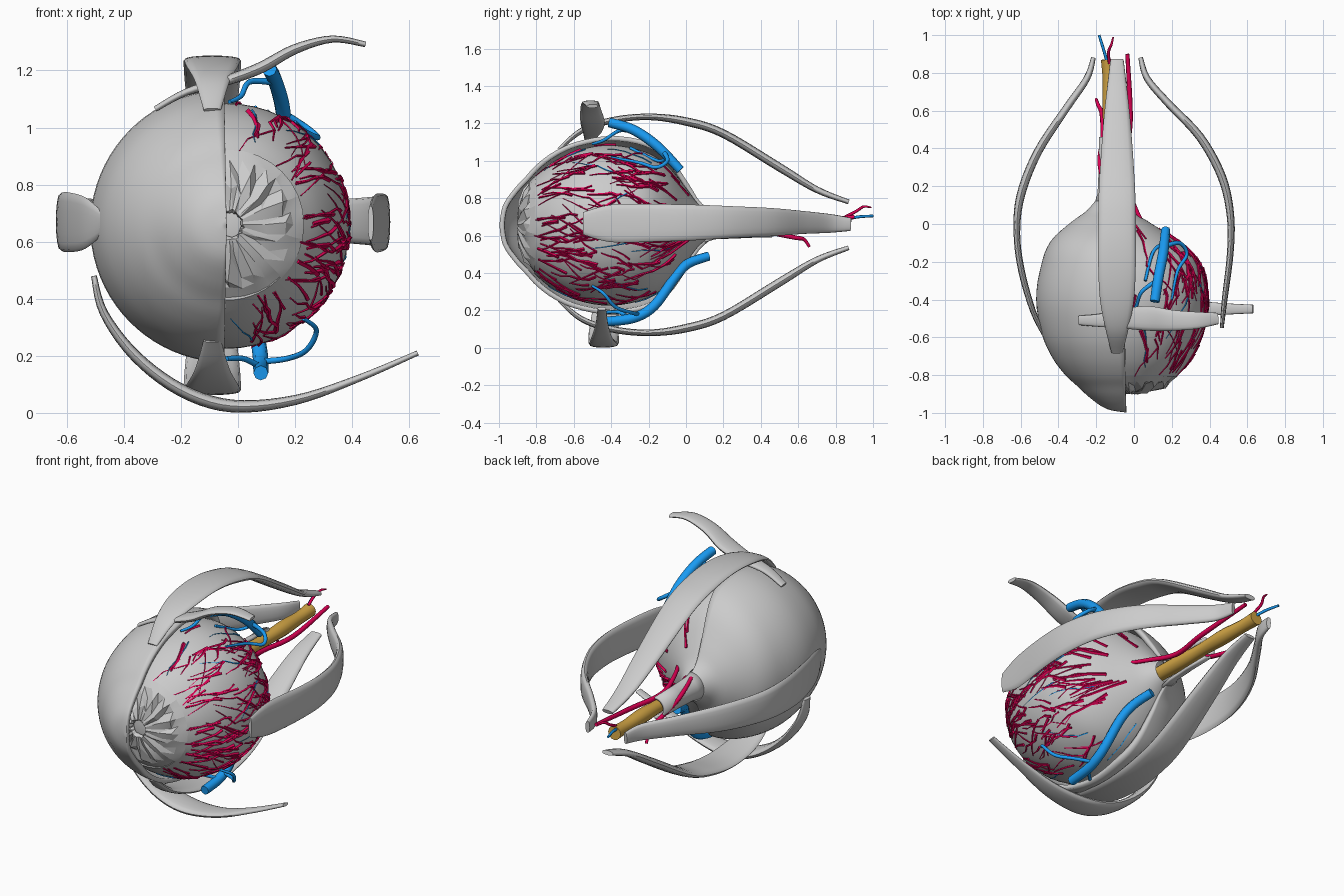
import bpy, bmesh, math, random
from mathutils import Vector

if "Cube" in bpy.data.objects:
    bpy.data.objects.remove(bpy.data.objects["Cube"])

random.seed(4)
CX, CZ = -0.04, 0.655


def material(name, color):
    m = bpy.data.materials.new(name)
    m.diffuse_color = (*color, 1)
    m.use_nodes = True
    m.node_tree.nodes["Principled BSDF"].inputs["Base Color"].default_value = m.diffuse_color
    return m


RED = material("artery_red", (0.75, 0.0, 0.09))
BLUE = material("vein_blue", (0.01, 0.33, 0.9))
YELLOW = material("nerve_yellow", (0.65, 0.38, 0.06))


def finish(name, bm, mat=None, angle=40):
    bmesh.ops.remove_doubles(bm, verts=bm.verts, dist=1e-5)
    bmesh.ops.recalc_face_normals(bm, faces=bm.faces)
    me = bpy.data.meshes.new(name)
    bm.to_mesh(me)
    bm.free()
    ob = bpy.data.objects.new(name, me)
    bpy.context.collection.objects.link(ob)
    if mat:
        me.materials.append(mat)
    bpy.ops.object.select_all(action='DESELECT')
    bpy.context.view_layer.objects.active = ob
    ob.select_set(True)
    bpy.ops.object.shade_smooth_by_angle(angle=math.radians(angle))
    return ob


def spline(pts, n=5):
    """Catmull-Rom through tuples of any length."""
    p = [pts[0]] + list(pts) + [pts[-1]]
    out = []
    for i in range(1, len(p) - 2):
        for k in range(n):
            t = k / n
            out.append([0.5 * (2 * b + (c - a) * t + (2 * a - 5 * b + 4 * c - d) * t * t
                               + (3 * b - a - 3 * c + d) * t ** 3)
                        for a, b, c, d in zip(p[i - 1], p[i], p[i + 1], p[i + 2])])
    return out + [list(pts[-1])]


def back_shift(y):
    # the rear of the globe leans toward the nerve
    t = min(1, max(0, (y + 0.25) / 0.35))
    return -0.08 * t * t * (3 - 2 * t)


def revolve(name, prof, a0, a1, seg, thick=0):
    bm = bmesh.new()
    rows = []
    for y, r in prof:
        r = max(r, 0)
        row = []
        for k in range(seg + 1):
            a = math.radians(a0 + (a1 - a0) * k / seg)
            row.append(bm.verts.new((CX + back_shift(y) + r * math.cos(a), y, CZ + r * math.sin(a))))
        rows.append(row)
    for A, B in zip(rows, rows[1:]):
        for k in range(seg):
            bm.faces.new((A[k], A[k + 1], B[k + 1], B[k]))
    ob = finish(name, bm)
    if thick:
        mod = ob.modifiers.new("thickness", 'SOLIDIFY')
        mod.thickness, mod.offset = thick, 0


def strap(name, pts, wdir):
    """Flat muscle lofted along (x, y, z, width, thickness) points."""
    bm = bmesh.new()
    W0, path, rings = Vector(wdir), spline(pts), []
    for i, p in enumerate(path):
        a, b = path[max(i - 1, 0)], path[min(i + 1, len(path) - 1)]
        T = (Vector(b[:3]) - Vector(a[:3])).normalized()
        N = T.cross(W0).normalized()
        W = N.cross(T)
        ring = []
        for k in range(16):
            c, s = math.cos(k * math.pi / 8), math.sin(k * math.pi / 8)
            ring.append(bm.verts.new(Vector(p[:3]) + W * c * p[3] / 2
                                     + N * math.copysign(abs(s) ** 0.7, s) * p[4] / 2))
        rings.append(ring)
    for A, B in zip(rings, rings[1:]):
        for k in range(16):
            j = (k + 1) % 16
            bm.faces.new((A[k], A[j], B[j], B[k]))
    bm.faces.new(rings[0])
    bm.faces.new(rings[-1])
    return finish(name, bm, angle=50)


def vessels(name, lines, mat, res=2):
    """Tubes; each line is a list of (x, y, z, radius)."""
    cu = bpy.data.curves.new(name, 'CURVE')
    cu.dimensions, cu.bevel_depth, cu.bevel_resolution = '3D', 1.0, res
    cu.use_fill_caps = True
    for ln in lines:
        s = cu.splines.new('POLY')
        s.points.add(len(ln) - 1)
        for q, (x, y, z, r) in zip(s.points, ln):
            q.co, q.radius = (x, y, z, 1), r
    cu.materials.append(mat)
    ob = bpy.data.objects.new(name, cu)
    bpy.context.collection.objects.link(ob)
    bpy.ops.object.select_all(action='DESELECT')
    bpy.context.view_layer.objects.active = ob
    ob.select_set(True)
    bpy.ops.object.convert(target='MESH')
    bpy.ops.object.shade_smooth_by_angle(angle=math.radians(50))


# outer shell: left half only, with cornea bulge in front
shell_prof = [(-0.985, 0), (-0.967, 0.1), (-0.91, 0.185), (-0.85, 0.25), (-0.79, 0.315), (-0.7, 0.382),
              (-0.58, 0.435), (-0.4, 0.465), (-0.22, 0.437), (-0.1, 0.36), (0, 0.22), (0.06, 0.125), (0.12, 0.07)]
revolve("outer_shell", spline(shell_prof, 4), 91, 269, 40, 0.026)

# half sheath continuing the shell around the nerve
revolve("nerve_sheath", [(0.1, 0.085), (0.16, 0.066), (0.3, 0.06), (0.46, 0.058)], 85, 275, 20, 0.014)

# inner globe under the blood vessels
ball_prof = [(-0.81, 0.26), (-0.72, 0.335), (-0.58, 0.402), (-0.4, 0.43), (-0.22, 0.395),
             (-0.1, 0.32), (0, 0.2), (0.06, 0.12), (0.12, 0.065)]
ball = spline(ball_prof, 4)
revolve("inner_globe", [(-0.8, 0), (-0.81, 0.2)] + ball, 0, 360, 56)

# iris: crumpled radial folds around the pupil
bm = bmesh.new()
SEG = 32
rings = []
for r, y, jit in ((0.042, -0.88, 0.002), (0.05, -0.9, 0.004), (0.12, -0.885, 0.014),
                  (0.185, -0.858, 0.013), (0.225, -0.835, 0.004), (0.262, -0.805, 0)):
    ring = []
    for k in range(SEG):
        a = 2 * math.pi * (k + random.uniform(-.3, .3) * (jit > 0.005)) / SEG
        rr = r + random.uniform(-1.6, 1.6) * jit
        ring.append(bm.verts.new((CX + 0.01 + rr * math.cos(a), y + (jit if k % 2 else -jit) * random.random(),
                                  CZ + 0.005 + rr * math.sin(a))))
    rings.append(ring)
for A, B in zip(rings, rings[1:]):
    for k in range(SEG):
        j = (k + 1) % SEG
        bm.faces.new((A[k], A[j], B[j]))
        bm.faces.new((A[k], B[j], B[k]))
finish("iris", bm, angle=15)

# lens behind the pupil
bm = bmesh.new()
bmesh.ops.create_uvsphere(bm, u_segments=24, v_segments=12, radius=1)
for v in bm.verts:
    v.co = (CX + v.co.x * 0.16, -0.8 + v.co.y * 0.07, CZ + v.co.z * 0.16)
finish("lens", bm)

# straight muscles
TOP = [(-0.68, 1.06, .06, .02), (-0.56, 1.16, .12, .03), (-0.4, 1.215, .18, .035), (-0.2, 1.235, .2, .035),
       (0, 1.21, .2, .045), (0.2, 1.145, .19, .045), (0.5, 0.965, .15, .045), (0.7, 0.845, .11, .035), (0.87, 0.78, .07, .025)]
strap("superior_muscle", [(-0.09, *p) for p in TOP], (1, 0, 0))
strap("inferior_muscle", [(-0.09, y, 1.315 - z, w, t) for y, z, w, t in TOP], (1, 0, 0))
strap("right_muscle", [(0.465, -0.55, .665, .12, .02), (0.48, -0.4, .665, .2, .03), (0.51, -0.15, .668, .2, .035),
                       (0.51, 0.05, .67, .19, .04), (0.465, 0.25, .672, .17, .045), (0.35, 0.46, .672, .15, .045),
                       (0.18, 0.64, .67, .12, .04), (0.07, 0.77, .665, .1, .035), (0.035, 0.88, .66, .07, .025)], (0, 0, 1))
strap("left_muscle", [(-0.475, -0.59, .665, .08, .02), (-0.535, -0.46, .665, .18, .03), (-0.595, -0.25, .668, .21, .035),
                      (-0.62, -0.05, .67, .2, .035), (-0.6, 0.15, .67, .18, .045), (-0.51, 0.38, .67, .16, .045),
                      (-0.36, 0.61, .668, .12, .04), (-0.25, 0.77, .665, .1, .035), (-0.215, 0.88, .66, .07, .025)], (0, 0, 1))

# slanted muscles
strap("superior_oblique", [(-0.29, -0.51, 1.065, .05, .02), (-0.18, -0.51, 1.125, .07, .025), (-0.04, -0.5, 1.165, .11, .035),
                           (0.08, -0.5, 1.21, .13, .04), (0.2, -0.51, 1.275, .11, .035), (0.33, -0.51, 1.31, .09, .025),
                           (0.445, -0.5, 1.292, .06, .02)], (0, 1, 0))
strap("inferior_oblique", [(-0.505, -0.42, .48, .06, .02), (-0.47, -0.42, .35, .11, .03), (-0.36, -0.43, .2, .14, .04),
                           (-0.2, -0.44, .08, .16, .045), (-0.02, -0.44, .024, .16, .045), (0.2, -0.45, .045, .12, .035),
                           (0.42, -0.45, .12, .07, .025), (0.63, -0.45, .21, .045, .018)], (0, 1, 0))

# optic nerve
vessels("optic_nerve", [spline([(-0.115, 0, .66, .04), (-0.12, 0.25, .658, .042), (-0.122, 0.42, .658, .036),
                                (-0.125, 0.6, .66, .042), (-0.13, 0.76, .66, .036), (-0.135, 0.87, .665, .04)])], YELLOW, 4)


# jagged vessel strands spread over the exposed half of the globe
def on_globe(y, phi, lift=0.003):
    for (y0, r0), (y1, r1) in zip(ball, ball[1:]):
        if y0 <= y <= y1:
            r = r0 + (r1 - r0) * (y - y0) / (y1 - y0) + lift
            return (CX + back_shift(y) + r * math.cos(phi), y, CZ + r * math.sin(phi))
    return None


def strand(y, phi, steps, rad, slope, out, depth=1):
    line = []
    for i in range(steps):
        p = on_globe(y, phi)
        if p is None or abs(phi) > 1.6:
            break
        line.append((*p, rad * (1 - 0.8 * i / steps)))
        if depth and random.random() < 0.16:
            strand(y, phi, random.randint(3, 5), rad * 0.7, -slope + random.uniform(-.08, .08), out, depth - 1)
        y -= random.uniform(0.03, 0.06)
        phi += slope + random.uniform(-0.04, 0.04)
    if len(line) > 1:
        out.append(line)


red, blue = [], []
for i in range(110):
    strand(random.uniform(-0.7, 0.02), math.asin(random.uniform(-1, 1)) * 0.4 + random.uniform(-.95, .95),
           random.randint(3, 6), random.uniform(0.005, 0.011), random.uniform(-0.06, 0.06), red)
for i in range(10):
    strand(random.uniform(-0.6, -0.05), random.uniform(-1.5, 1.5), 6, 0.004, random.uniform(-0.08, 0.08), blue, 0)
vessels("globe_arteries", red, RED, 0)
vessels("globe_veins", blue, BLUE, 0)

# large veins with thin side branches
vessels("large_veins", [spline(l) for l in (
    [(0.11, -0.41, 1.205, .026), (0.13, -0.28, 1.165, .027), (0.155, -0.15, 1.075, .027), (0.168, -0.03, .95, .024)],
    [(0.08, -0.43, .14, .026), (0.08, -0.28, .16, .027), (0.075, -0.17, .225, .027),
     (0.045, -0.06, .375, .026), (0.01, 0.01, .45, .026), (-0.025, 0.12, .49, .025)],
    [(0.12, -0.3, 1.16, .012), (0.04, -0.36, 1.16, .01), (0.01, -0.44, 1.11, .009), (-0.03, -0.5, 1.09, .007)],
    [(0.16, -0.12, 1.05, .013), (0.24, -0.1, 1.0, .011), (0.28, -0.16, .965, .01), (0.23, -0.25, .99, .009), (0.2, -0.4, 1.02, .006)],
    [(0.16, -0.1, 1.02, .01), (0.1, -0.15, 1.0, .009), (0.06, -0.3, 1.07, .008)],
    [(0.08, -0.3, .16, .012), (0.02, -0.36, .19, .01), (-0.04, -0.42, .19, .009)],
    [(0.08, -0.25, .18, .011), (0.17, -0.3, .19, .01), (0.24, -0.38, .22, .01), (0.275, -0.44, .29, .009), (0.23, -0.5, .33, .007)])], BLUE)

# vessels running along the nerve
vessels("nerve_arteries", [spline(l) for l in (
    [(0.08, -0.05, .7, .008), (0.0, 0.1, .69, .012), (-0.05, 0.3, .66, .014), (-0.02, 0.55, .66, .014), (-0.035, 0.9, .7, .011)],
    [(-0.14, 0.15, .72, .012), (-0.18, 0.32, .68, .014), (-0.165, 0.45, .62, .013), (-0.17, 0.58, .59, .012),
     (-0.19, 0.63, .58, .01), (-0.2, 0.66, .54, .008)],
    [(-0.13, 0.85, .7, .008), (-0.135, 0.91, .73, .008), (-0.12, 0.95, .755, .007), (-0.11, 0.99, .75, .004)])], RED)
vessels("nerve_vein", [spline([(-0.14, 0.85, .685, .008), (-0.16, 0.92, .7, .008), (-0.185, 1.0, .705, .007)])], BLUE)
